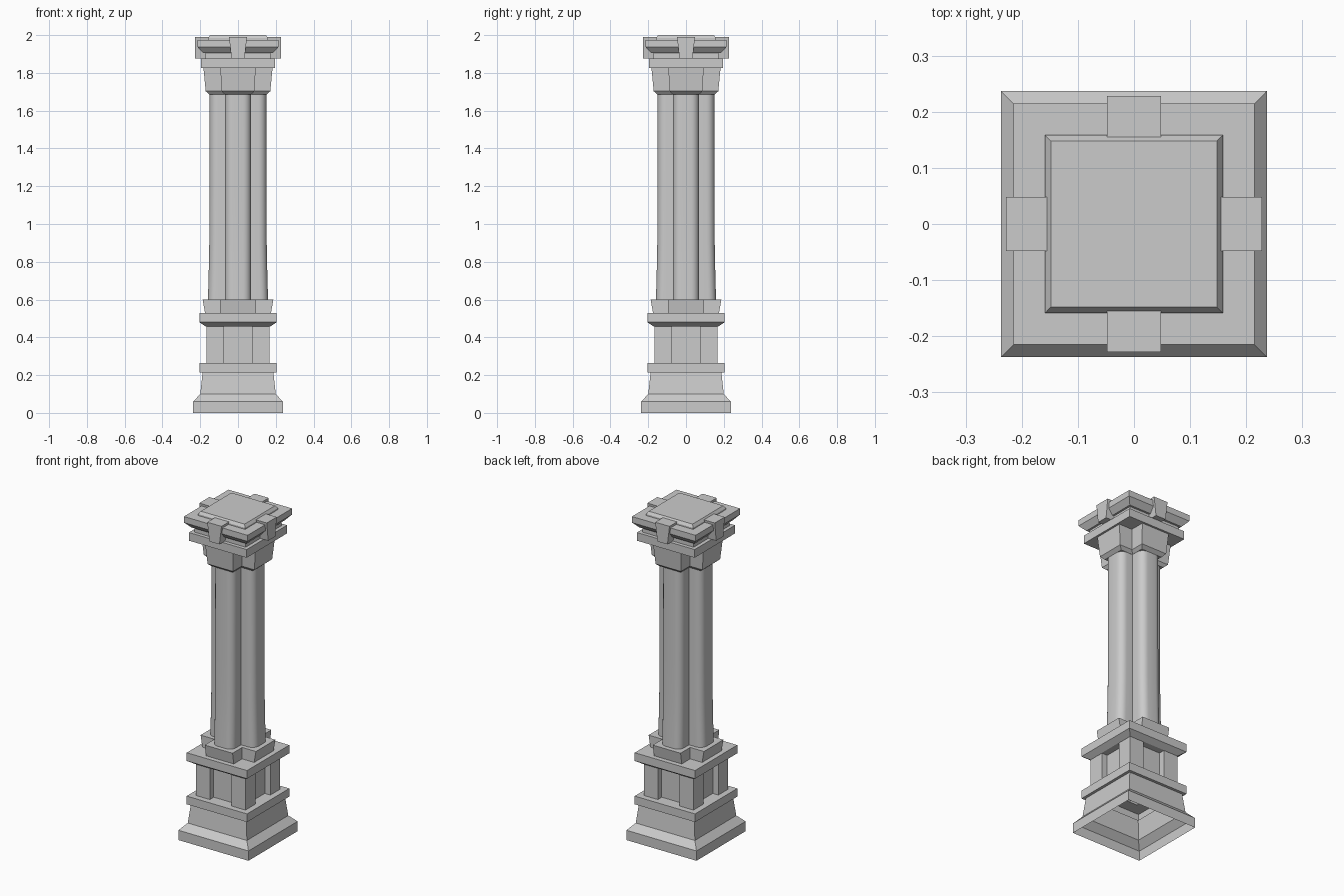
import bpy, bmesh
from math import sin, cos, pi, radians

if "Cube" in bpy.data.objects:
    bpy.data.objects.remove(bpy.data.objects["Cube"])


def square(h):
    return [(h, -h), (h, h), (-h, h), (-h, -h)]


def cross(h, w, r=0.0, n=6):
    """Plus-shaped outline: reach h, arm half-width w, outer corners rounded by r."""
    arm = []
    for cy, a0 in ((-(w - r), -pi / 2), (w - r, 0)):
        if r:
            arm += [(h - r + r * cos(a0 + i * pi / 2 / n), cy + r * sin(a0 + i * pi / 2 / n))
                    for i in range(n + 1)]
        else:
            arm.append((h, -w if cy < 0 else w))
    arm.append((w, w))
    pts = []
    for _ in range(4):
        pts += arm
        arm = [(-y, x) for x, y in arm]
    return pts


def rect(x0, x1, y0, y1):
    return [(x0, y0), (x1, y0), (x1, y1), (x0, y1)]


def loft(name, sections, bottom=True, top=True, smooth=False):
    """Skin a stack of (outline, z) sections."""
    bm = bmesh.new()
    rings = [[bm.verts.new((x, y, z)) for x, y in pts] for pts, z in sections]
    for a, b in zip(rings, rings[1:]):
        for i in range(len(a)):
            j = (i + 1) % len(a)
            bm.faces.new((a[i], a[j], b[j], b[i]))
    if bottom:
        bm.faces.new(rings[0][::-1])
    if top:
        bm.faces.new(rings[-1])
    me = bpy.data.meshes.new(name)
    bm.to_mesh(me)
    bm.free()
    ob = bpy.data.objects.new(name, me)
    bpy.context.collection.objects.link(ob)
    if smooth:
        bpy.context.view_layer.objects.active = ob
        ob.select_set(True)
        bpy.ops.object.shade_smooth_by_angle(angle=radians(40))
        ob.select_set(False)
    return ob


# pedestal shell, open underneath
pedestal = [(0.237, 0), (0.237, 0.06), (0.2, 0.1), (0.187, 0.215), (0.204, 0.215),
            (0.204, 0.265), (0.13, 0.265), (0.13, 0.457), (0.17, 0.457),
            (0.204, 0.48), (0.204, 0.53)]
loft("pedestal", [(square(h), z) for h, z in pedestal], bottom=False)

# square posts at the pedestal corners
for i, (sx, sy) in enumerate(((1, 1), (-1, 1), (-1, -1), (1, -1))):
    xs = sorted((sx * 0.073, sx * 0.168))
    ys = sorted((sy * 0.073, sy * 0.168))
    post = rect(*xs, *ys)
    loft(f"corner_post_{i + 1}", [(post, 0.265), (post, 0.457)], bottom=False, top=False)

# cross-shaped plinth under the shaft
loft("shaft_plinth", [(cross(0.175, 0.094), 0.53), (cross(0.187, 0.094), 0.6)], bottom=False)

# clustered shaft with rounded lobes
loft("shaft", [(cross(h, 0.069, 0.042), z) for h, z in
               ((0.159, 0.6), (0.155, 0.75), (0.152, 0.9), (0.151, 1.15), (0.15, 1.69))],
     bottom=False, top=False, smooth=True)

# cross-shaped capital
loft("capital", [(cross(0.15, 0.07), 1.685), (cross(0.171, 0.086), 1.703),
                 (cross(0.183, 0.094), 1.827)], top=False)

# stepped abacus and cap
cap = [(0.195, 1.825), (0.195, 1.875), (0.173, 1.875), (0.173, 1.905), (0.185, 1.905),
       (0.215, 1.938), (0.215, 1.975), (0.159, 1.975), (0.159, 1.984), (0.148, 2.0)]
loft("cap", [(square(h), z) for h, z in cap])

# tapered keystones on the four sides
for i in range(4):
    key = loft(f"keystone_{i + 1}", [(rect(-0.034, 0.034, -0.228, -0.155), 1.876),
                                     (rect(-0.048, 0.048, -0.228, -0.155), 1.99)])
    key.rotation_euler.z = i * pi / 2
